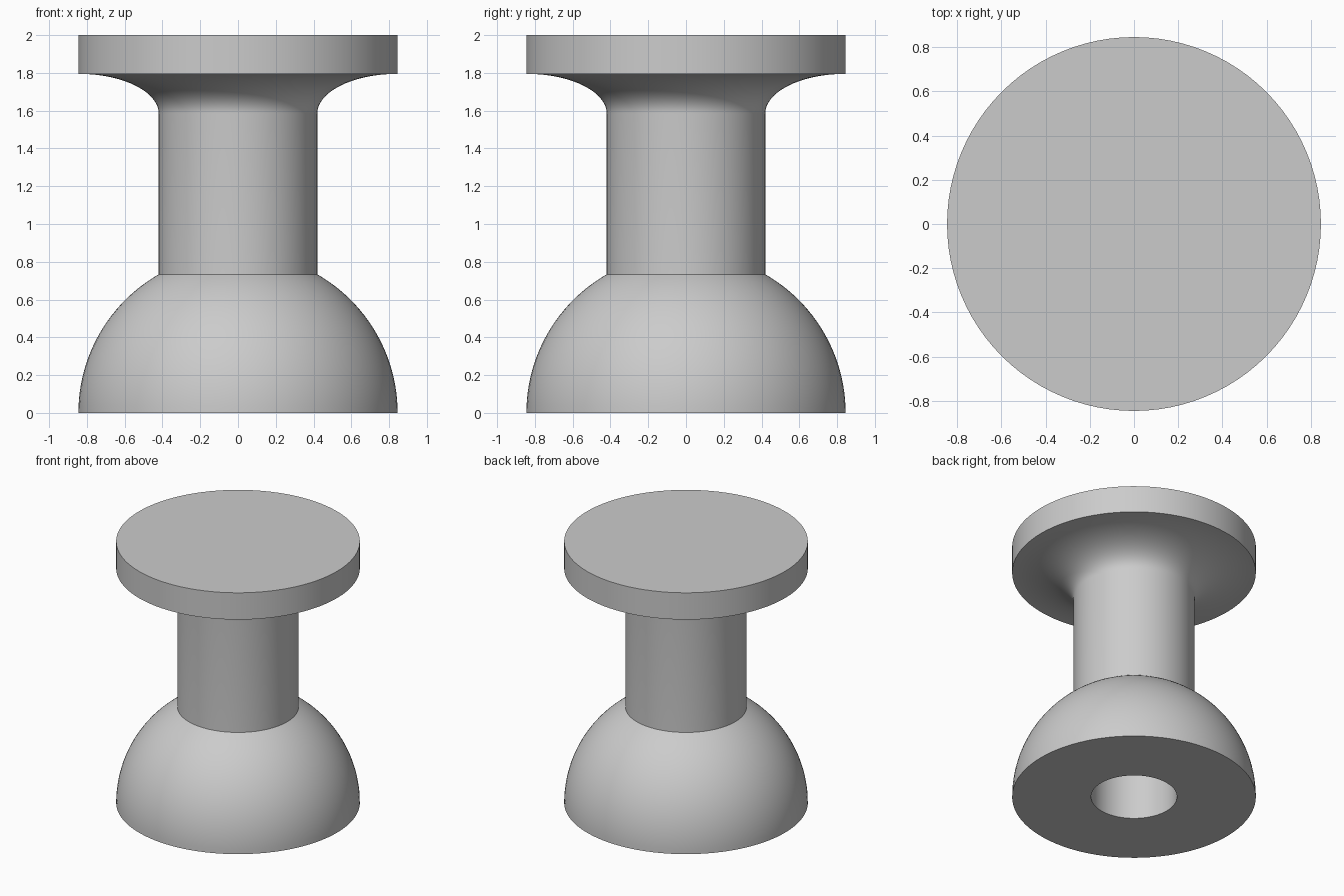
import bpy, bmesh
from math import sin, cos, pi, asin, radians

cube = bpy.data.objects.get("Cube")
if cube:
    bpy.data.objects.remove(cube, do_unlink=True)

SEGMENTS = 96
OUTER = 0.845        # dome and flange radius
STEM = 0.42          # stem radius
HOLE, DEPTH = 0.298, 0.6
FILLET_Z, FLANGE_Z, TOP = 1.585, 1.795, 2.0

grey = bpy.data.materials.new("plain grey")
grey.use_nodes = True
colour = (0.6, 0.6, 0.6, 1)
grey.diffuse_color = colour
grey.node_tree.nodes["Principled BSDF"].inputs["Base Color"].default_value = colour


def arc(cx, cz, rx, rz, start, end, steps):
    """Points along an elliptical arc in the radius/height plane."""
    angles = [start + (end - start) * i / steps for i in range(steps + 1)]
    return [(cx + rx * cos(a), cz + rz * sin(a)) for a in angles]


def lathe(name, profile):
    """Revolve a radius/height profile around the z axis."""
    bm = bmesh.new()
    verts = [bm.verts.new((r, 0, z)) for r, z in profile]
    edges = [bm.edges.new(pair) for pair in zip(verts, verts[1:])]
    bmesh.ops.spin(bm, geom=verts + edges, cent=(0, 0, 0), axis=(0, 0, 1),
                   angle=2 * pi, steps=SEGMENTS)
    bmesh.ops.remove_doubles(bm, verts=bm.verts, dist=1e-4)
    bmesh.ops.recalc_face_normals(bm, faces=bm.faces)
    mesh = bpy.data.meshes.new(name)
    bm.to_mesh(mesh)
    bm.free()
    mesh.materials.append(grey)
    obj = bpy.data.objects.new(name, mesh)
    bpy.context.collection.objects.link(obj)
    bpy.ops.object.select_all(action='DESELECT')
    obj.select_set(True)
    bpy.context.view_layer.objects.active = obj
    bpy.ops.object.shade_smooth_by_angle(angle=radians(30))


# Blind hole in the base, domed base, stem, flared neck, flange
hole = [(0, DEPTH), (HOLE, DEPTH), (HOLE, 0)]
dome = arc(0, 0, OUTER, OUTER, 0, pi / 2 - asin(STEM / OUTER), 24)
flare = arc(OUTER, FILLET_Z, OUTER - STEM, FLANGE_Z - FILLET_Z, pi, pi / 2, 20)
flange = [(OUTER, TOP), (0, TOP)]
lathe("push_pin_body", hole + dome + flare + flange)
